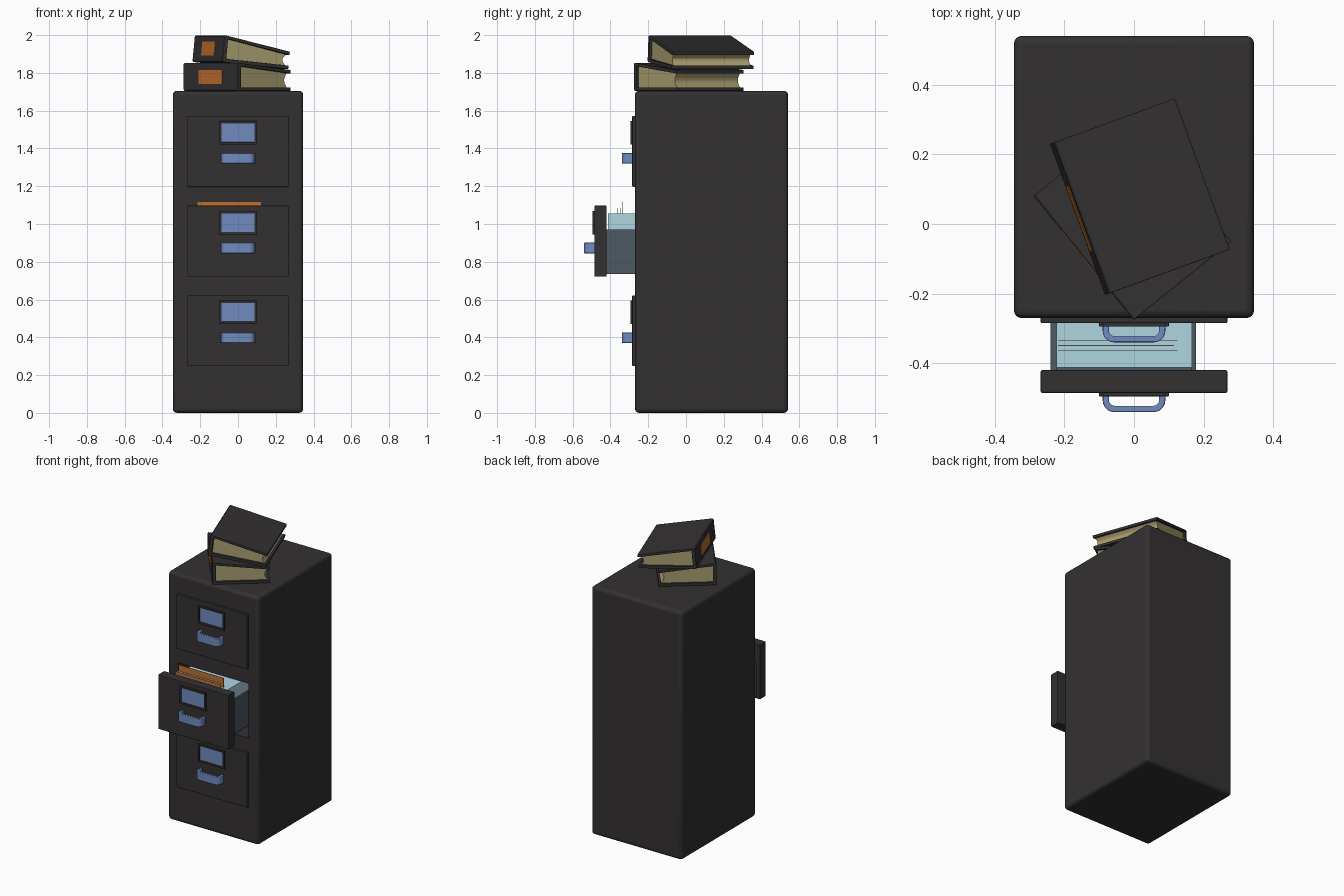
import bpy, bmesh, math
from mathutils import Matrix, Vector

if "Cube" in bpy.data.objects:
    bpy.data.objects.remove(bpy.data.objects["Cube"])


def material(name, rgb):
    m = bpy.data.materials.new(name)
    m.diffuse_color = (*rgb, 1)
    m.use_nodes = True
    m.node_tree.nodes["Principled BSDF"].inputs["Base Color"].default_value = m.diffuse_color
    return m


DARK = material("dark_metal", (0.033, 0.03, 0.031))
BLUE = material("blue", (0.16, 0.26, 0.52))
STEEL = material("drawer_steel", (0.075, 0.10, 0.13))
PALE = material("pale_blue", (0.42, 0.66, 0.75))
ORANGE = material("orange", (0.52, 0.16, 0.03))
PAGES = material("page_edges", (0.40, 0.34, 0.16))
WHITE = material("white_paper", (0.75, 0.82, 0.85))


def finish(name, bm, mat, bevel=0, segments=2, matrix=None):
    bmesh.ops.recalc_face_normals(bm, faces=bm.faces)
    me = bpy.data.meshes.new(name)
    bm.to_mesh(me)
    bm.free()
    ob = bpy.data.objects.new(name, me)
    bpy.context.collection.objects.link(ob)
    if mat:
        me.materials.append(mat)
    if matrix:
        ob.matrix_world = matrix
    if bevel:
        b = ob.modifiers.new("bevel", 'BEVEL')
        b.width, b.segments = bevel, segments
        b.limit_method = 'ANGLE'
    return ob


def box(name, x, y, z, mat, bevel=0, segments=2, matrix=None):
    bm = bmesh.new()
    bmesh.ops.create_cube(bm, size=1)
    for v in bm.verts:
        v.co = [r[0] + (c + 0.5) * (r[1] - r[0]) for c, r in zip(v.co, (x, y, z))]
    return finish(name, bm, mat, bevel, segments, matrix)


def prism(name, pts, depth, to3d, mat, bevel=0, matrix=None):
    """Extrude a 2D outline between two depths; to3d maps (a, b, depth)."""
    bm = bmesh.new()
    f = bm.faces.new([bm.verts.new(to3d(a, b, depth[0])) for a, b in pts])
    shift = Vector(to3d(0, 0, depth[1])) - Vector(to3d(0, 0, depth[0]))
    r = bmesh.ops.extrude_face_region(bm, geom=[f])
    bmesh.ops.translate(bm, vec=shift, verts=[g for g in r["geom"] if isinstance(g, bmesh.types.BMVert)])
    return finish(name, bm, mat, bevel, 2, matrix)


def smooth(ob):
    bpy.ops.object.select_all(action='DESELECT')
    ob.select_set(True)
    bpy.context.view_layer.objects.active = ob
    bpy.ops.object.shade_smooth_by_angle()


# cabinet body with an opening for the pulled-out drawer
cabinet = box("cabinet", (-.345, .345), (-.27, .54), (0, 1.705), DARK, .022, 4)
cutter = box("drawer_opening_cutter", (-.268, .268), (-.4, .40), (.722, 1.095), DARK)
cutter.hide_render = True
cutter.display_type = 'WIRE'
cut = cabinet.modifiers.new("opening", 'BOOLEAN')
cut.operation, cut.object, cut.solver = 'DIFFERENCE', cutter, 'EXACT'
smooth(cabinet)
bpy.ops.object.modifier_apply(modifier="bevel")
bpy.ops.object.modifier_apply(modifier="opening")
bpy.data.objects.remove(cutter)


def handle_outline(w, y0, y1, r):
    """Half-open U outline with rounded corners, from left root to right root."""
    pts = [(-w, y0)]
    for sx, a0 in ((-1, 180), (1, 270)):
        for i in range(6):
            a = math.radians(a0 + i * 18)
            pts.append((sx * (w - r) + r * math.cos(a), y1 + r + r * math.sin(a)))
    return pts + [(w, y0)]


# drawer fronts with label holder and handle
for name, z, yf in (("bottom", .247, -.285), ("middle", .722, -.485), ("top", 1.197, -.285)):
    box(name + "_drawer_front", (-.268, .268), (yf, yf + .065), (z, z + .375), DARK, .004)
    zl = z + .285
    # label frame and card
    for s in (-1, 1):
        box(name + "_label_frame_side", sorted((s * .088, s * .1)), (yf - .01, yf + .005),
            (zl - .062, zl + .062), DARK, .002)
        box(name + "_label_frame_bar", (-.089, .089), (yf - .01, yf + .005),
            sorted((zl + s * .049, zl + s * .062)), DARK, .002)
    box(name + "_label_card", (-.09, .09), (yf - .003, yf + .002), (zl - .05, zl + .05), BLUE)
    # handle
    outer = handle_outline(.09, yf + .005, yf - .055, .033)
    inner = handle_outline(.072, yf + .005, yf - .037, .016)
    h = prism(name + "_handle", outer + inner[::-1], (z + .123, z + .179),
              lambda a, b, d: (a, b, d), BLUE, .003)
    smooth(h)

# open drawer tray
box("drawer_left_wall", (-.24, -.222), (-.43, .36), (.735, .97), STEEL)
box("drawer_right_wall", (.165, .178), (-.43, .36), (.735, .97), STEEL)
box("drawer_floor", (-.23, .17), (-.43, .36), (.735, .75), STEEL)
box("drawer_back", (-.23, .17), (.345, .36), (.735, .97), STEEL)

# stacked papers and the folders standing among them
box("paper_stack", (-.222, .166), (-.412, .33), (.75, 1.055), PALE)
for name, y, x1, top, mat in (("back_folder", -.335, .125, 1.12, ORANGE),
                              ("loose_sheet", -.35, .115, 1.085, WHITE),
                              ("front_folder", -.365, .125, 1.085, ORANGE)):
    box(name, (-.218, x1), (y, y + .002), (.76, top), mat)


def book(name, pos, turn, pitch, length, width, h0, h1):
    """Binder lying flat: local x runs from spine to fore-edge, y along the spine."""
    m = Matrix.Translation(pos) @ Matrix.Rotation(turn, 4, 'Z') @ Matrix.Rotation(pitch, 4, 'Y')
    side = lambda a, b, d: (a, d, b)
    t, hw = .018, width / 2
    # covers and spine as one C-shaped profile
    prism(name + "_cover", [(0, .006), (.006, 0), (length, 0), (length, t), (.022, t), (.022, h0 - t),
                            (length, h1 - t), (length, h1), (.006, h0), (0, h0 - .006)],
          (-hw, hw), side, DARK, .002, m)
    # page block with a hollow fore-edge
    e = length - .015
    n = 6
    edge = [(e - .018 * math.sin(math.pi * i / n), t + (h1 - 2 * t + .001) * i / n) for i in range(n + 1)]
    prism(name + "_pages", [(.02, t - .001)] + edge + [(.02, h0 - t)],
          (-hw + .015, hw - .015), side, PAGES, 0, m)
    # plain spine label
    box(name + "_spine_label", (-.002, .004), (-.1, .1), (h0 / 2 - .037, h0 / 2 + .037), ORANGE, 0, 2, m)


book("lower_book", (-.145, -.0975, 1.705), math.radians(38.8), 0, .36, .458, .148, .11)
book("upper_book", (-.163, .013, 1.858), math.radians(20), .10, .375, .462, .142, .092)
